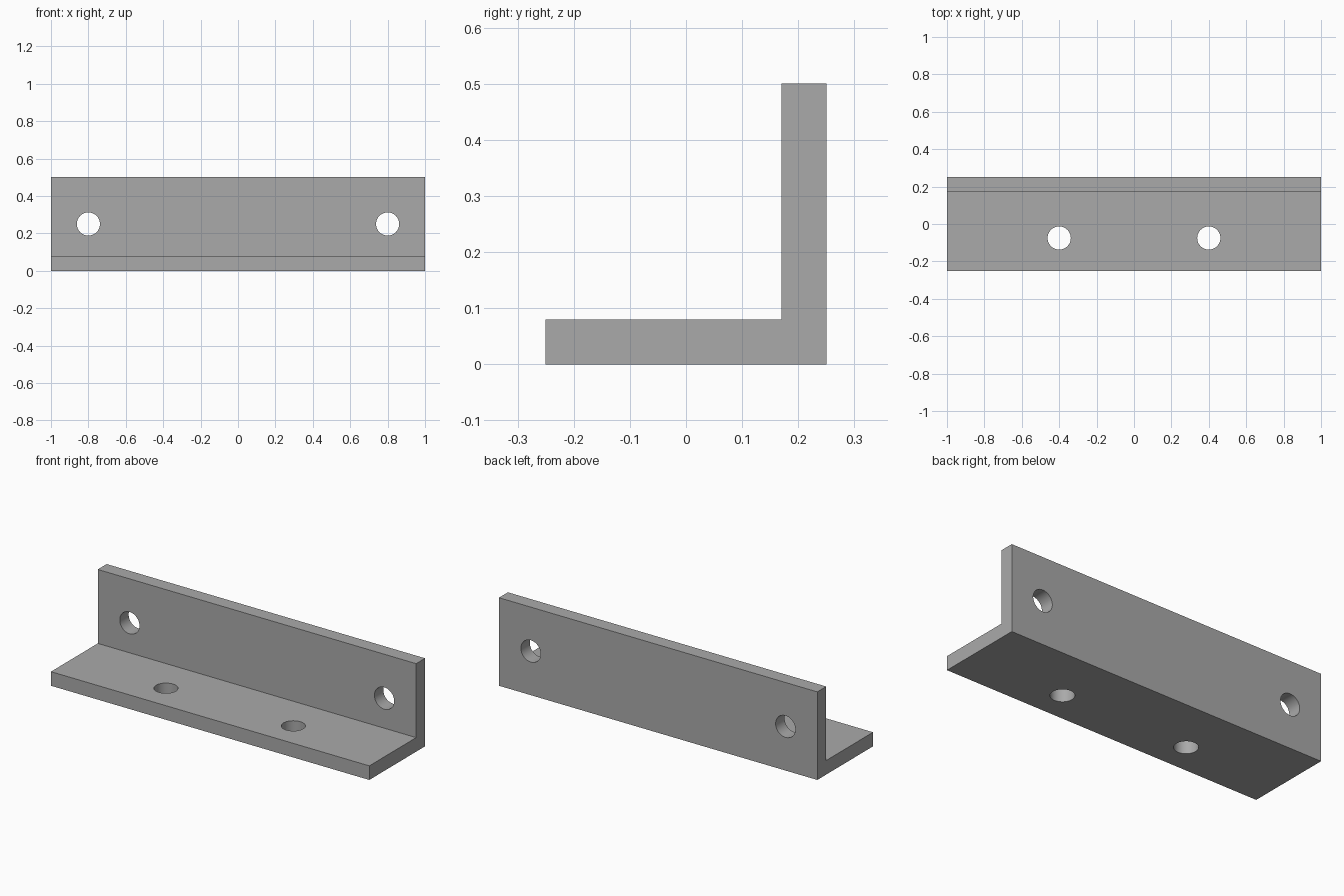
import bpy, bmesh
from math import radians
from mathutils import Matrix, Vector

cube = bpy.data.objects.get("Cube")
if cube:
    bpy.data.objects.remove(cube, do_unlink=True)

LENGTH, DEPTH, HEIGHT, THICK = 2.0, 0.5, 0.5, 0.08
HOLE_RADIUS = 0.062

steel = bpy.data.materials.new("grey steel")
steel.use_nodes = True
grey = (0.4, 0.4, 0.4, 1)
steel.diffuse_color = grey
steel.node_tree.nodes["Principled BSDF"].inputs["Base Color"].default_value = grey


def make_object(name, bm):
    bmesh.ops.recalc_face_normals(bm, faces=bm.faces)
    mesh = bpy.data.meshes.new(name)
    bm.to_mesh(mesh)
    bm.free()
    mesh.materials.append(steel)
    obj = bpy.data.objects.new(name, mesh)
    bpy.context.collection.objects.link(obj)
    return obj


# L-shaped profile extruded along x
front, back = -DEPTH / 2, DEPTH / 2
profile = [(front, 0), (back, 0), (back, HEIGHT), (back - THICK, HEIGHT),
           (back - THICK, THICK), (front, THICK)]
bm = bmesh.new()
end = bm.faces.new([bm.verts.new((-LENGTH / 2, y, z)) for y, z in profile])
sweep = bmesh.ops.extrude_face_region(bm, geom=[end])
bmesh.ops.translate(bm, vec=(LENGTH, 0, 0),
                    verts=[v for v in sweep["geom"] if isinstance(v, bmesh.types.BMVert)])
bracket = make_object("angle_bracket", bm)

# Hole drills: outer pair through the wall, inner pair through the base
bm = bmesh.new()
for side in (-1, 1):
    for centre, tilt in ((Vector((0.8 * side, back - THICK / 2, 0.25)), 90),
                         (Vector((0.4 * side, -0.075, THICK / 2)), 0)):
        place = Matrix.Translation(centre) @ Matrix.Rotation(radians(tilt), 4, "X")
        bmesh.ops.create_cone(bm, cap_ends=True, segments=48, radius1=HOLE_RADIUS,
                              radius2=HOLE_RADIUS, depth=THICK * 2, matrix=place)
drills = make_object("hole_drills", bm)
drills.hide_render = True
drills.hide_set(True)

# Cut the holes
cut = bracket.modifiers.new("bolt holes", "BOOLEAN")
cut.operation = "DIFFERENCE"
cut.solver = "EXACT"
cut.object = drills
bpy.context.view_layer.objects.active = bracket
bracket.select_set(True)
bpy.ops.object.modifier_apply(modifier=cut.name)
bpy.data.objects.remove(drills, do_unlink=True)
bpy.ops.object.shade_smooth_by_angle(angle=radians(30))
